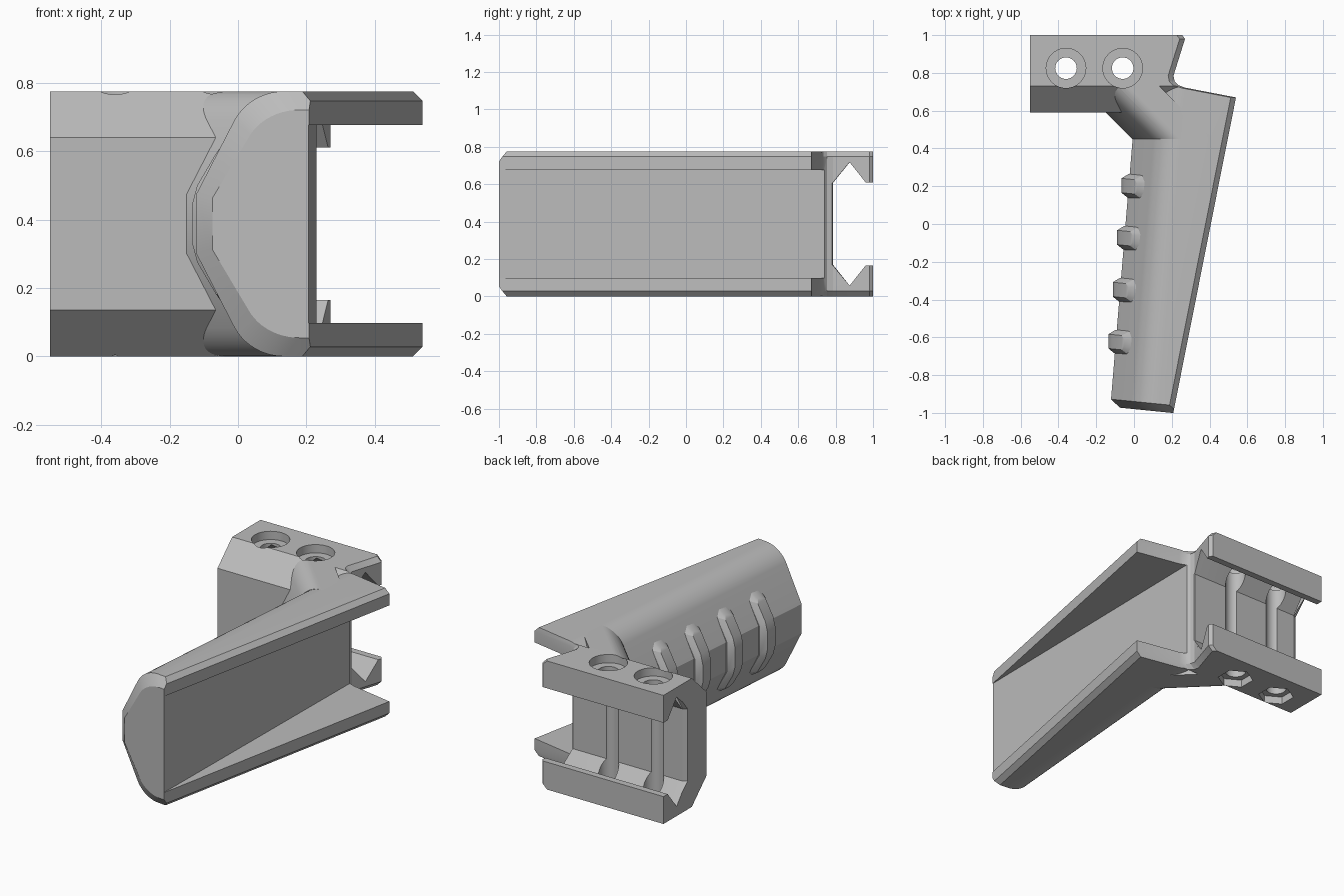
import bpy, bmesh, math

if "Cube" in bpy.data.objects:
    bpy.data.objects.remove(bpy.data.objects["Cube"])

H = 0.775        # overall height
MID = H / 2

grey = bpy.data.materials.new("matte_grey")
grey.use_nodes = True
grey.diffuse_color = (0.5, 0.5, 0.5, 1)
grey.node_tree.nodes["Principled BSDF"].inputs["Base Color"].default_value = (0.5, 0.5, 0.5, 1)


def finish(name, bm):
    bmesh.ops.recalc_face_normals(bm, faces=bm.faces)
    mesh = bpy.data.meshes.new(name)
    bm.to_mesh(mesh)
    bm.free()
    mesh.materials.append(grey)
    ob = bpy.data.objects.new(name, mesh)
    bpy.context.collection.objects.link(ob)
    return ob


def loft(name, sections):
    """Join equal-length rings of points and cap both ends."""
    bm = bmesh.new()
    rings = [[bm.verts.new(p) for p in s] for s in sections]
    n = len(rings[0])
    for a, b in zip(rings, rings[1:]):
        for i in range(n):
            j = (i + 1) % n
            bm.faces.new((a[i], a[j], b[j], b[i]))
    bm.faces.new(rings[0])
    bm.faces.new(rings[-1])
    return finish(name, bm)


def cylinder(name, x, y, r, z0, z1, sides, turn=0.0):
    ring = [(x + r * math.cos(turn + math.tau * i / sides),
             y + r * math.sin(turn + math.tau * i / sides)) for i in range(sides)]
    return loft(name, [[(px, py, z) for px, py in ring] for z in (z0, z1)])


def activate(ob):
    bpy.ops.object.select_all(action='DESELECT')
    bpy.context.view_layer.objects.active = ob
    ob.select_set(True)


def combine(ob, other, operation):
    mod = ob.modifiers.new(operation.lower(), 'BOOLEAN')
    mod.object, mod.operation, mod.solver = other, operation, 'EXACT'
    activate(ob)
    bpy.ops.object.modifier_apply(modifier=mod.name)
    bpy.data.objects.remove(other)


def mirrored(half):
    """Complete a height-symmetric outline from its upper half."""
    return half + [(a, H - z) for a, z in reversed(half)]


# Grip cross-section: flat front, sloping sides, rounded shoulders
def grip_profile(right):
    arc = [(0.13 + 0.165 * math.cos(a), 0.61 + 0.165 * math.sin(a))
           for a in (math.radians(150 - 6 * i) for i in range(11))]
    return mirrored([(-0.125, 0.475)] + arc + [(right, H)])


LEAN = 0.083


def grip_section(t, inset=0.0):
    scale = 1 - inset * 2.8
    return [(x + inset + LEAN * t, -0.97 + t - 0.1 * (x + inset + 0.1),
             MID + (z - MID) * scale) for x, z in grip_profile(0.7)]


body = loft("angled_grip", [grip_section(0, 0.05), grip_section(0.04), grip_section(1.9)])

# Blend between grip and clamp
blend = loft("blend", [[(x + dx, y, z) for x, z in grip_profile(0.3)]
                       for dx, y in ((0.115, 0.45), (-0.165, 0.73))])

# Clamp block with sloping front edges
block_side = mirrored([(0.59, 0.64), (0.73, H), (1.0, H)])
block = loft("block", [[(x, y, z) for y, z in block_side] for x in (-0.55, 0.4)])
combine(body, blend, 'UNION')
combine(body, block, 'UNION')

# Trim to the plan outline, with chamfered right-hand edges
plan = [(-0.9, -1.1), (0.188, -1.1), (0.54, 0.67), (0.27, 0.722), (0.235, 0.735),
        (0.215, 0.755), (0.209, 0.785), (0.27, 0.98), (0.255, 1.0), (-0.9, 1.0)]
outline = loft("outline", [[(x - d, y, z) for x, y in plan]
                           for d, z in ((0.028, 0), (0, 0.028), (0, H - 0.028), (0.028, H))])
combine(body, outline, 'INTERSECT')

# Open pocket between the two flanges
pocket_plan = [(0.205, -1.1), (0.23, 0.77), (0.8, 0.77), (0.8, -1.1)]
pocket = loft("pocket", [[(x, y, z) for x, y in pocket_plan] for z in (0.098, H - 0.098)])
combine(body, pocket, 'DIFFERENCE')


# Rail slot with undercut jaws, its floor chamfered at both ends
def slot_section(x, floor):
    return [(x, y, z) for y, z in
            mirrored([(floor, 0.605), (0.875, 0.717), (0.96, 0.61), (1.1, 0.61)])]


slot = loft("slot", [slot_section(x, f) for x, f in
                     ((-0.58, 0.75), (-0.525, 0.785), (0.205, 0.785), (0.235, 0.76), (0.4, 0.76))])
combine(body, slot, 'DIFFERENCE')

# Bolt holes: round recess on top, six-sided nut recess below
for x in (-0.36, -0.06):
    combine(body, cylinder("bolt_hole", x, 0.825, 0.057, -0.1, 0.9, 32), 'DIFFERENCE')
    combine(body, cylinder("head_recess", x, 0.825, 0.105, H - 0.05, 0.9, 40), 'DIFFERENCE')
    combine(body, cylinder("nut_recess", x, 0.825, 0.1, -0.1, 0.045, 6, math.pi / 2), 'DIFFERENCE')

# Raised finger ribs wrapped around the front of the grip (x from edge, z, half width)
rib_half = [(0.02, 0.475, 0.065), (0.0, 0.475, 0.065), (0.075, 0.605, 0.065),
            (0.097, 0.642, 0.03), (0.12, 0.62, 0.03),
            (-0.038, 0.44, 0.038), (-0.022, 0.50, 0.038), (0.032, 0.592, 0.038),
            (0.045, 0.61, 0.018)]
ribs = []
for i, y in enumerate((0.2, -0.075, -0.35, -0.625)):
    edge = -0.125 + LEAN * (y + 0.96)
    bm = bmesh.new()
    for dx, z, w in rib_half:
        for height in (z, H - z):
            for side in (-w, w):
                bm.verts.new((edge + dx, y + side - 0.1 * dx, height))
    hull = bmesh.ops.convex_hull(bm, input=bm.verts)
    loose = [v for v in bm.verts if not v.link_faces]
    bmesh.ops.delete(bm, geom=loose, context='VERTS')
    ribs.append(finish(f"finger_rib_{i + 1}", bm))

for ob in [body] + ribs:
    activate(ob)
    bpy.ops.object.shade_smooth_by_angle(angle=math.radians(25))
